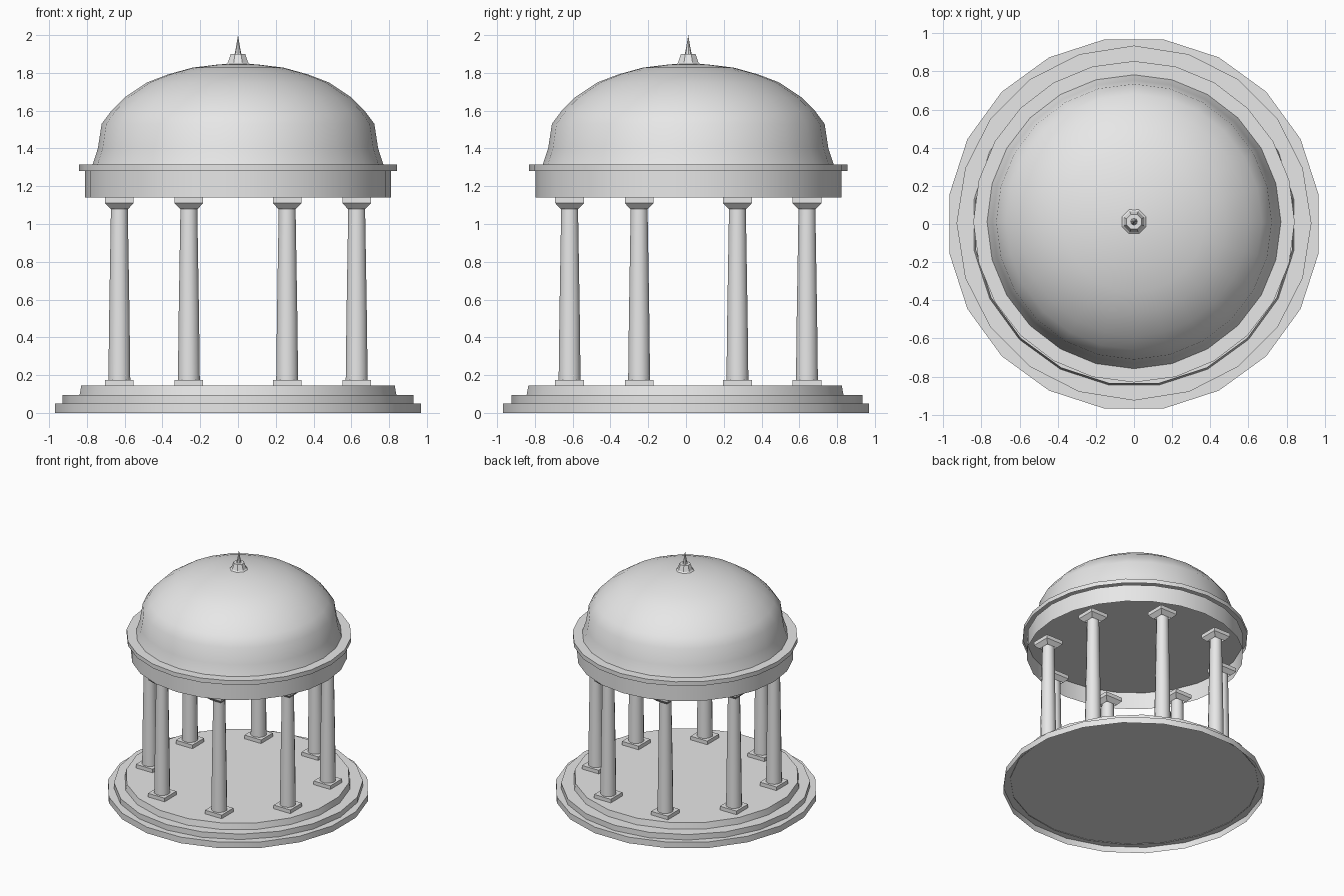
import bpy, bmesh, math

if "Cube" in bpy.data.objects:
    bpy.data.objects.remove(bpy.data.objects["Cube"])

stone = bpy.data.materials.new("pale_stone")
stone.diffuse_color = (0.8, 0.8, 0.8, 1)
stone.use_nodes = True
stone.node_tree.nodes["Principled BSDF"].inputs["Base Color"].default_value = stone.diffuse_color

CY = 0.012   # centre of the upper structure in y


def finish(name, bm, smooth=True):
    mesh = bpy.data.meshes.new(name)
    bm.to_mesh(mesh)
    bm.free()
    mesh.materials.append(stone)
    obj = bpy.data.objects.new(name, mesh)
    bpy.context.collection.objects.link(obj)
    if smooth:
        bpy.ops.object.select_all(action='DESELECT')
        obj.select_set(True)
        bpy.context.view_layer.objects.active = obj
        bpy.ops.object.shade_smooth_by_angle(angle=math.radians(35))
    return obj


def lathe(bm, profile, sides, x=0, y=0, turn=0.0, top=True):
    """Stack rings of (radius, z), open below; a zero radius makes a tip."""
    rings = []
    for r, z in profile:
        if r == 0:
            rings.append([bm.verts.new((x, y, z))])
        else:
            rings.append([bm.verts.new((x + r * math.cos(turn + math.tau * i / sides),
                                        y + r * math.sin(turn + math.tau * i / sides), z))
                          for i in range(sides)])
    for a, b in zip(rings, rings[1:]):
        for i in range(sides):
            j = (i + 1) % sides
            if len(b) == 1:
                bm.faces.new((a[i], a[j], b[0]))
            else:
                bm.faces.new((a[i], a[j], b[j], b[i]))
    if top and len(rings[-1]) > 1:
        bm.faces.new(rings[-1])


def turned(name, profile, sides, y=CY, turn=0.0, smooth=True, top=True):
    bm = bmesh.new()
    lathe(bm, profile, sides, 0, y, turn, top)
    return finish(name, bm, smooth)


# Three round steps, each a shell open below
turned("lower_step", [(0.98, 0), (0.98, 0.05)], 20, y=0, turn=math.radians(9))
turned("middle_step", [(0.93, 0.045), (0.93, 0.095)], 20, y=0.005)
turned("floor_step", [(0.85, 0.09), (0.84, 0.145)], 20, y=-0.005, turn=math.radians(9))

# Eight columns with square plinths and capitals
Q = math.pi / 4
H = 0.076 * math.sqrt(2)   # corner radius of the square blocks
for k in range(8):
    a = math.radians(22.5 + 45 * k)
    x, y = 0.68 * math.cos(a), CY + 0.68 * math.sin(a)
    bm = bmesh.new()
    lathe(bm, [(H, 0.145), (H, 0.175)], 4, x, y, Q)
    lathe(bm, [(0.06, 0.175), (0.056, 0.5), (0.046, 1.09)], 12, x, y, math.pi / 12, False)
    lathe(bm, [(0.066, 1.08), (H, 1.11), (H, 1.14)], 4, x, y, Q)
    finish("column_%d" % (k + 1), bm)

# Drum shell closed by the ceiling, then the cornice
turned("drum", [(0.81, 1.14), (0.81, 1.28)], 24)
turned("cornice", [(0.842, 1.28), (0.842, 1.315)], 24)

# Dome
turned("dome", [(0.77, 1.315), (0.742, 1.40), (0.722, 1.53), (0.67, 1.60), (0.60, 1.67),
                (0.48, 1.75), (0.37, 1.792), (0.24, 1.828), (0.10, 1.845), (0, 1.85)], 24)

# Finial block and spike
turned("finial_base", [(0.07, 1.845), (0.058, 1.855), (0.042, 1.90)], 8,
       turn=math.pi / 8, smooth=False)
turned("finial_spike", [(0.018, 1.90), (0.01, 1.94), (0, 2.0)], 8)
